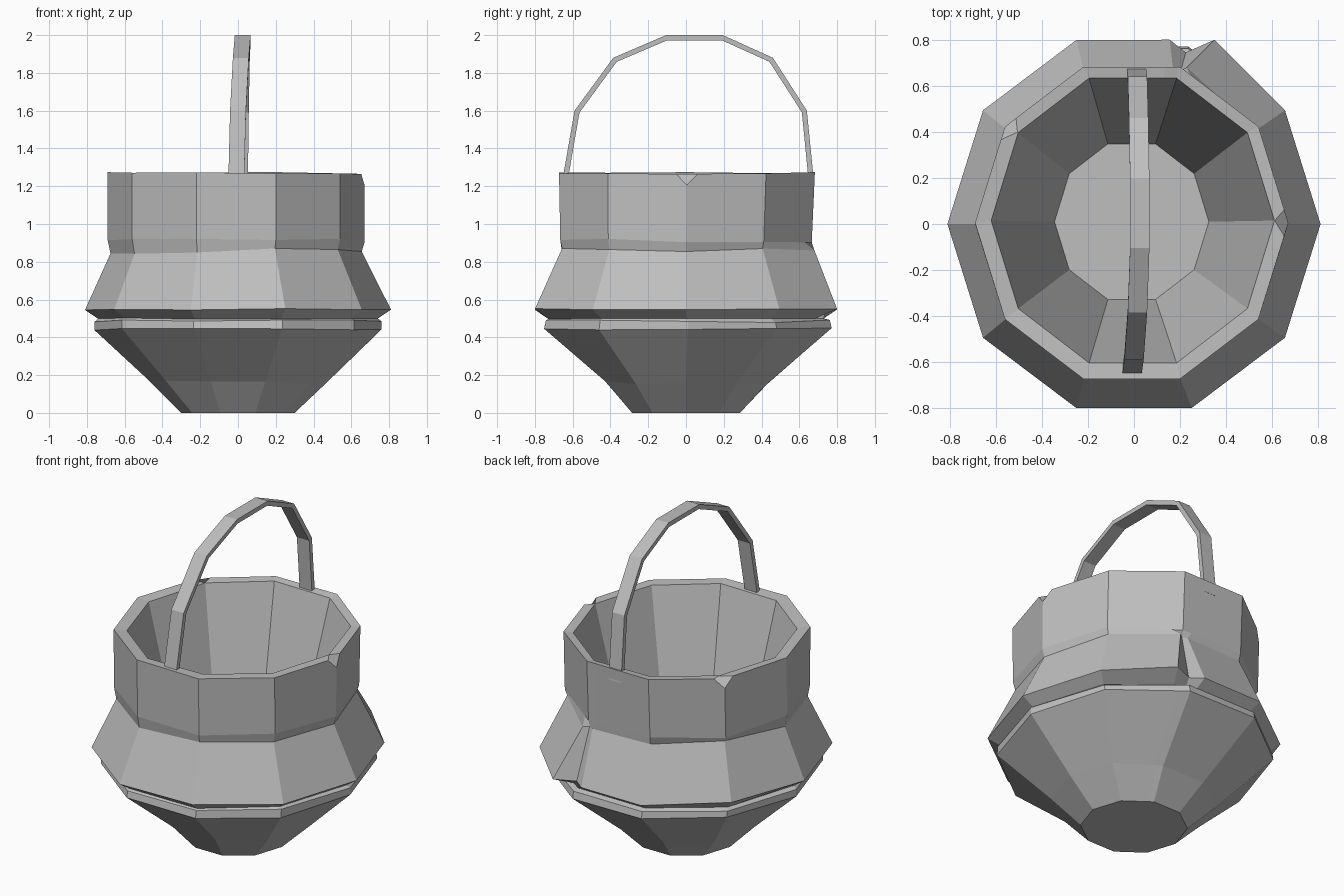
import bpy, bmesh, math, random
from mathutils import Vector

cube = bpy.data.objects.get("Cube")
if cube:
    bpy.data.objects.remove(cube, do_unlink=True)
random.seed(4)

grey = bpy.data.materials.new("stone_grey")
grey.use_nodes = True
colour = (0.52, 0.52, 0.52, 1)
grey.diffuse_color = colour
grey.node_tree.nodes["Principled BSDF"].inputs["Base Color"].default_value = colour


def finish(bm, name):
    bmesh.ops.recalc_face_normals(bm, faces=bm.faces)
    mesh = bpy.data.meshes.new(name)
    bm.to_mesh(mesh)
    bm.free()
    mesh.materials.append(grey)
    obj = bpy.data.objects.new(name, mesh)
    bpy.context.collection.objects.link(obj)
    return obj


def loft(bm, rings):
    """Join rings of points with quads and cap both ends."""
    loops = [[bm.verts.new(p) for p in ring] for ring in rings]
    for a, b in zip(loops, loops[1:]):
        for i in range(len(a)):
            j = (i + 1) % len(a)
            bm.faces.new((a[i], a[j], b[j], b[i]))
    bm.faces.new(loops[0])
    bm.faces.new(loops[-1])
    return loops


def ring(rx, ry, z, dx=0, dy=0, wobble=0.0, cleft=None):
    """Ten-sided ring, with two extra points beside the cracked back corner."""
    pts = []
    for i in range(10):
        a = math.tau * i / 10
        pts.append(Vector((dx + rx * math.cos(a), dy + ry * math.sin(a),
                           z + random.uniform(-wobble, wobble))))
    right, mid, left = pts[1].lerp(pts[2], 0.85), pts[2], pts[2].lerp(pts[3], 0.15)
    if cleft:
        right, mid, left = [Vector((x, y, z)) for x, y in cleft]
    return pts[:2] + [right, mid, left] + pts[3:]


# Pot: outer profile from the base up, over the rim and down to the inner floor
bm = bmesh.new()
loops = loft(bm, [
    ring(0.30, 0.30, 0.0),
    ring(0.47, 0.45, 0.16, wobble=0.012),
    ring(0.76, 0.80, 0.445, 0, 0.01, 0.008),
    ring(0.76, 0.79, 0.485, 0, 0.01, 0.008),
    ring(0.74, 0.765, 0.50, 0, 0, 0.004),
    ring(0.81, 0.84, 0.55, 0, 0, 0.008,
         ((0.35, 0.80), (0.225, 0.745), (0.155, 0.80))),
    ring(0.665, 0.69, 0.86, -0.01, 0, 0.02,
         ((0.23, 0.68), (0.20, 0.655), (0.17, 0.67))),
    ring(0.68, 0.70, 0.91, -0.01, 0, 0.012),
    ring(0.68, 0.712, 1.27, -0.01, 0.005, 0.005),
    ring(0.615, 0.65, 1.265, -0.005, 0.015, 0.003),
    ring(0.335, 0.355, 0.17, -0.01, 0.01),
])
# Chipped corners on the outer rim
bmesh.ops.bevel(bm, geom=[loops[8][0], loops[8][6]], offset=0.06,
                offset_type='OFFSET', segments=1, affect='VERTICES')
finish(bm, "pot")

# Handle: flat strap following an arch, (x centre, y, z) along its outer side
path = [Vector(p) for p in (
    (-0.01, -0.66, 1.20), (0.0, -0.59, 1.60), (0.015, -0.385, 1.88),
    (0.025, -0.105, 2.0), (0.025, 0.195, 2.0), (0.02, 0.46, 1.88),
    (0.015, 0.64, 1.60), (0.01, 0.68, 1.20))]
half_width, thickness = 0.042, 0.028
side = Vector((half_width, 0, 0))
sections = []
for i, p in enumerate(path):
    along = path[min(i + 1, len(path) - 1)] - path[max(i - 1, 0)]
    inward = Vector((0, along.z, -along.y)).normalized() * thickness
    sections.append((p - side, p + side, p + side + inward, p - side + inward))
bm = bmesh.new()
loft(bm, sections)
finish(bm, "handle")
